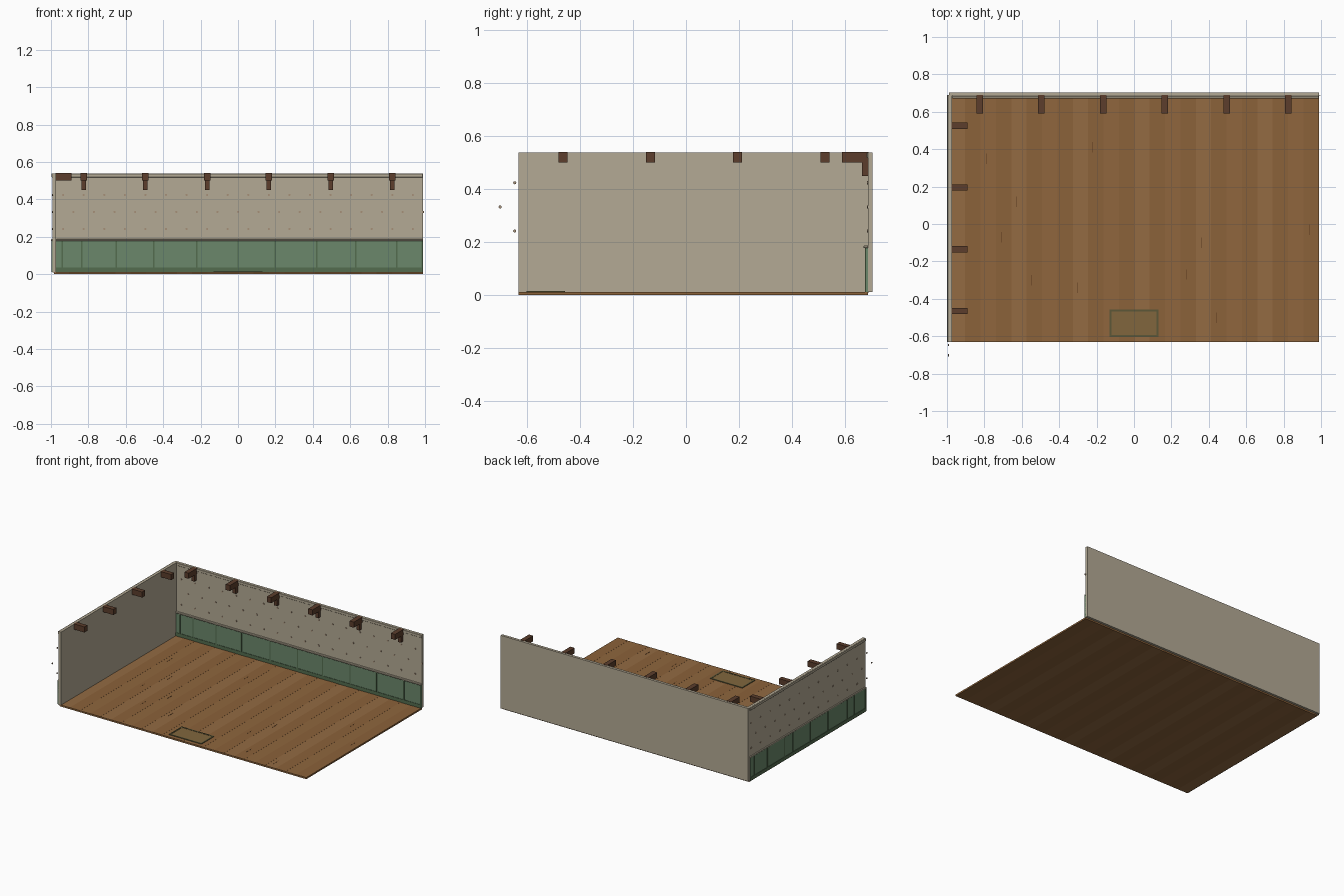
import bpy, bmesh, math, random
from mathutils import Matrix

if "Cube" in bpy.data.objects:
    bpy.data.objects.remove(bpy.data.objects["Cube"])

random.seed(4)


def material(name, rgb):
    m = bpy.data.materials.new(name)
    m.diffuse_color = (*[(c / 255) ** 2.2 for c in rgb], 1)
    m.use_nodes = True
    m.node_tree.nodes["Principled BSDF"].inputs["Base Color"].default_value = m.diffuse_color
    return m


plaster = material("plaster", (178, 168, 147))
stencil = material("stencil", (165, 143, 120))
green = material("green_paint", (106, 134, 106))
dark_green = material("dark_green_paint", (84, 108, 80))
beam_wood = material("beam_wood", (92, 64, 48))
knot_wood = material("knot_wood", (92, 60, 34))
mat_fill = material("mat_fill", (128, 102, 64))
mat_edge = material("mat_edge", (92, 88, 58))
woods = [material("plank_%d" % i, c) for i, c in
         enumerate([(146, 106, 68), (138, 98, 60), (142, 102, 64)])]


def boxes(name, spans, mat, bevel=0):
    """One object made of boxes given as (x0, x1, y0, y1, z0, z1)."""
    bm = bmesh.new()
    for x0, x1, y0, y1, z0, z1 in spans:
        mtx = Matrix.Translation(((x0 + x1) / 2, (y0 + y1) / 2, (z0 + z1) / 2))
        mtx = mtx @ Matrix.Diagonal((x1 - x0, y1 - y0, z1 - z0, 1))
        bmesh.ops.create_cube(bm, size=1, matrix=mtx)
    return finish(name, bm, mat, bevel)


def discs(name, places, axis, mat, r=0.006, depth=0.004):
    """Small wallpaper studs facing along the given axis."""
    rot = Matrix.Rotation(math.pi / 2, 4, 'X' if axis == 'Y' else 'Y')
    bm = bmesh.new()
    for p in places:
        bmesh.ops.create_cone(bm, cap_ends=True, segments=8, radius1=r, radius2=r,
                              depth=depth, matrix=Matrix.Translation(p) @ rot)
    return finish(name, bm, mat)


def finish(name, bm, mat, bevel=0):
    me = bpy.data.meshes.new(name)
    bm.to_mesh(me)
    bm.free()
    me.materials.append(mat)
    ob = bpy.data.objects.new(name, me)
    bpy.context.collection.objects.link(ob)
    if bevel:
        b = ob.modifiers.new("bevel", 'BEVEL')
        b.width = bevel
        b.segments = 1
    return ob


# floor planks running front to back
N, X0, X1 = 24, -0.985, 0.988
w = (X1 - X0) / N
groups = [[], [], []]
for i in range(N):
    k = (0, 1, 2, 1)[i % 4]
    x = X0 + i * w
    groups[k].append((x, x + w, -0.632, 0.687, 0, 0.011 + 0.0006 * (i % 2)))
for k, g in enumerate(groups):
    boxes("floor_planks_%d" % (k + 1), g, woods[k])

# knots and grain marks in the floor
knots = [(-.79, .35), (-.22, .41), (-.63, .12), (-.71, -.07), (-.46, -.12),
         (-.55, -.3), (-.3, -.34), (.36, -.1), (.28, -.27), (.44, -.5),
         (.69, -.55), (.77, .21), (.94, -.03)]
boxes("floor_grain_marks", [(x - .001, x + .001, y - .028, y + .028, .01, .0123)
                            for x, y in knots], knot_wood)

# doormat with a raised border
boxes("doormat", [(-.12, .12, -.595, -.465, .01, .0135)], mat_fill)
boxes("doormat_border", [(-.13, .13, -.603, -.593, .01, .0155),
                         (-.13, .13, -.467, -.457, .01, .0155),
                         (-.13, -.12, -.593, -.467, .01, .0155),
                         (.12, .13, -.593, -.467, .01, .0155)], mat_edge)

# walls
boxes("back_wall", [(-.99, .988, .687, .704, .011, .538)], plaster)
boxes("left_wall", [(-.991, -.972, -.632, .69, .008, .538)], plaster)

# back wall: panelling, skirting, rail, crown
boxes("back_wainscot", [(-.972, .988, .68, .688, .011, .178)], green)
boxes("back_skirting", [(-.972, .988, .677, .688, .011, .036)], dark_green)
boxes("back_rail", [(-.972, .988, .671, .688, .177, .187)], plaster, .002)
boxes("back_crown", [(-.972, .988, .682, .688, .518, .538)], plaster, .002)
battens = [-.94, -.835, -.65, -.45, -.22, .0, .2, .42, .63, .85, .984]
boxes("back_battens", [(x - .004, x + .004, .677, .688, .011, .178)
                       for x in battens], dark_green)

# left wall: the same trim, carried on its outer face
boxes("left_wainscot", [(-.995, -.99, -.632, .687, .011, .178)], green)
boxes("left_skirting", [(-.998, -.99, -.632, .687, .011, .036)], dark_green)
boxes("left_rail", [(-1.0, -.99, -.632, .69, .177, .187)], plaster, .002)
boxes("left_crown", [(-.997, -.99, -.632, .69, .518, .538)], plaster, .002)
boxes("left_battens", [(-.998, -.99, y - .004, y + .004, .011, .178)
                       for y in (-.628, -.5, -.42, -.2, .0, .2, .3, .49, .64)],
      dark_green)

# wallpaper studs in three staggered rows
back, left = [], []
for z, off in ((.242, .055), (.333, 0), (.424, .055)):
    back += [(.99 - off - .11 * i, .686, z) for i in range(18)]
    left += [(-.992, -.702 + off + .11 * i, z) for i in range(13)]
discs("back_wall_studs", back, 'Y', stencil)
discs("left_wall_studs", left, 'X', stencil)

# ceiling beam ends and their brackets
beam_x = [-.825 + .33 * i for i in range(6)]
beam_y = [-.465 + .33 * i for i in range(4)]
boxes("back_beam_ends", [(x - .017, x + .017, .59, .69, .5, .54)
                         for x in beam_x], beam_wood)
boxes("back_brackets", [(x - .012, x + .012, .664, .69, .45, .515)
                        for x in beam_x], beam_wood)
boxes("left_beam_ends", [(-.975, -.89, y - .017, y + .017, .5, .54)
                         for y in beam_y], beam_wood)
